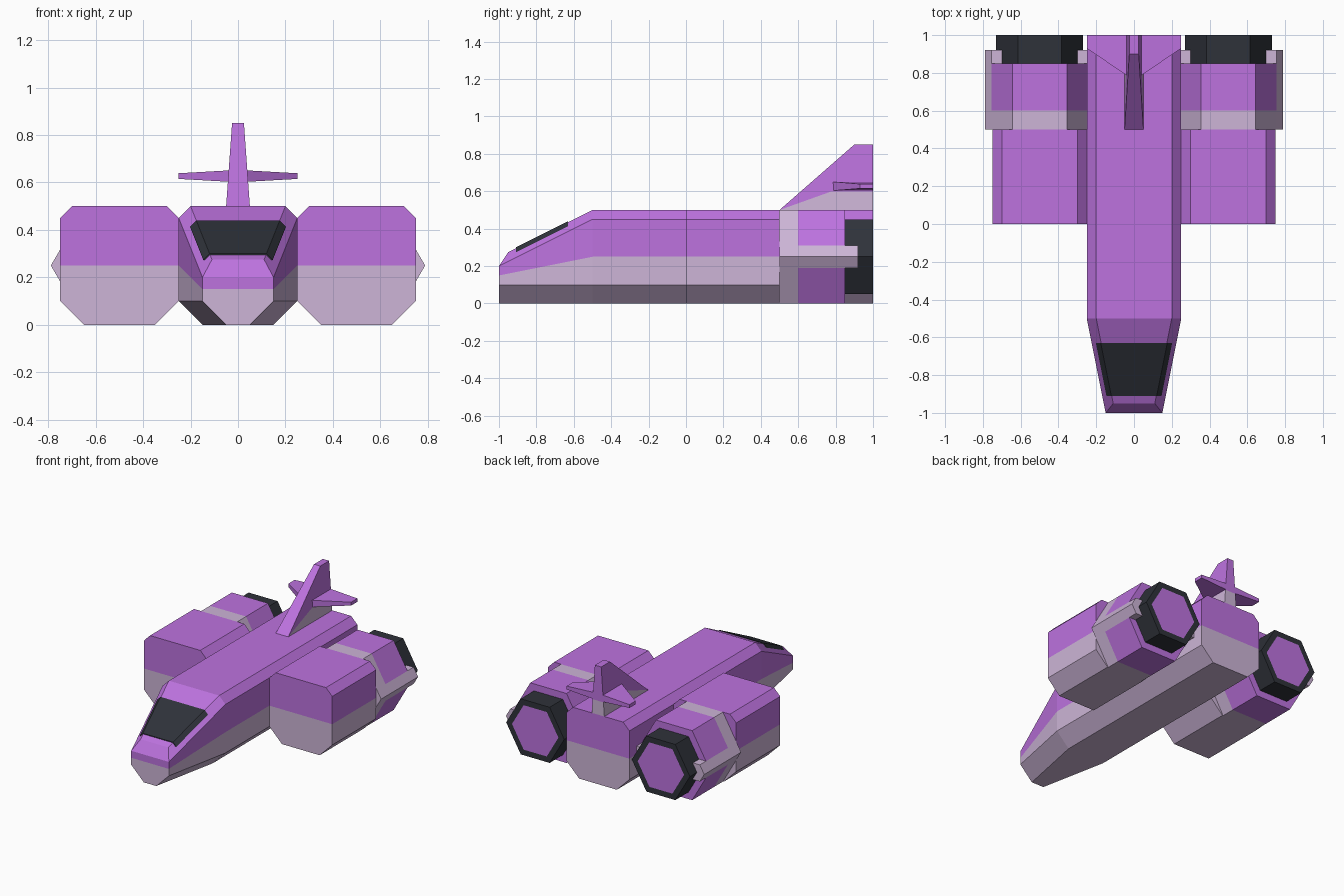
import bpy, bmesh

if "Cube" in bpy.data.objects:
    bpy.data.objects.remove(bpy.data.objects["Cube"])

def material(name, rgb):
    m = bpy.data.materials.new(name)
    m.diffuse_color = (*rgb, 1)
    m.use_nodes = True
    m.node_tree.nodes["Principled BSDF"].inputs["Base Color"].default_value = m.diffuse_color
    return m

MATS = [material("purple", (0.51, 0.17, 0.74)),
        material("pale_lilac", (0.61, 0.46, 0.68)),
        material("charcoal", (0.028, 0.032, 0.042))]
PURPLE, PALE, DARK = 0, 1, 2

def build(name, points, faces):
    """faces: list of (vertex indices, material index)"""
    bm = bmesh.new()
    vs = [bm.verts.new(p) for p in points]
    for idx, mat in faces:
        bm.faces.new([vs[i] for i in idx]).material_index = mat
    bmesh.ops.recalc_face_normals(bm, faces=bm.faces[:])
    me = bpy.data.meshes.new(name)
    bm.to_mesh(me)
    bm.free()
    for m in MATS:
        me.materials.append(m)
    ob = bpy.data.objects.new(name, me)
    bpy.context.collection.objects.link(ob)
    return ob

def loft(name, sections, mat, cx=0):
    """Symmetric solid: each section lists (half_width, y, z) from bottom to top.
    mat(segment, band) gives the material; segment 'cap0'/'cap1' are the ends."""
    n = len(sections[0])
    size = 2 * n
    pts, faces = [], []
    for s in sections:
        pts += [(cx + x, y, z) for x, y, z in s]
        pts += [(cx - x, y, z) for x, y, z in reversed(s)]
    for i in range(len(sections) - 1):
        for j in range(size):
            a, b = i * size + j, i * size + (j + 1) % size
            band = -1 if j == size - 1 else (j if j < n else size - 2 - j)
            faces.append(((a, b, b + size, a + size), mat(i, band)))
    for cap, base in (("cap0", 0), ("cap1", (len(sections) - 1) * size)):
        for k in range(n - 1):
            faces.append(((base + k, base + k + 1, base + size - 2 - k, base + size - 1 - k),
                          mat(cap, k)))
    return build(name, pts, faces)

def prism(name, ring_a, ring_b, mat):
    n = len(ring_a)
    faces = [(tuple(range(n)), mat), (tuple(range(n, 2 * n)), mat)]
    faces += [((i, (i + 1) % n, (i + 1) % n + n, i + n), mat) for i in range(n)]
    return build(name, ring_a + ring_b, faces)

def at(profile, y):
    return [(x, y, z) for x, z in profile]

def two_tone(seg, band):
    return PALE if band < 2 else PURPLE

# Fuselage with tapered nose
BODY = [(0.15, 0), (0.25, 0.1), (0.25, 0.25), (0.25, 0.45), (0.2, 0.5)]
NOSE = [(0.05, -1, 0), (0.15, -1, 0.1), (0.15, -1, 0.15), (0.15, -1, 0.2), (0.11, -0.95, 0.275)]
loft("fuselage", [NOSE, at(BODY, -0.5), at(BODY, 1)], two_tone)

# Windscreen wrapped over the nose chamfers
loft("windscreen", [[(0.146, -0.91, 0.273), (0.12, -0.91, 0.3)],
                    [(0.202, -0.63, 0.413), (0.176, -0.63, 0.44)]], lambda s, b: DARK)

# Engines on both sides
HEX = [(0.144, 0), (0.254, 0.19), (0.289, 0.25), (0.254, 0.31), (0.144, 0.5)]
NOZZLE = [(0.115, 0.05), (0.231, 0.25), (0.115, 0.45)]
RIM = [(x * 0.8, 0.25 + (z - 0.25) * 0.8) for x, z in NOZZLE]
CLAMP = [(0.2, 0.19), (0.254, 0.19), (0.289, 0.25), (0.254, 0.31), (0.2, 0.31)]

def engine_mat(seg, band):
    if seg in ("cap0", 0):
        return PALE
    return PALE if seg == 1 and band in (1, 2) else PURPLE

for side, cx in (("right", 0.5), ("left", -0.5)):
    loft(side + "_intake", [at(BODY, 0), at(BODY, 0.5)], two_tone, cx)
    loft(side + "_engine", [at(HEX, 0.5), at(HEX, 0.6), at(HEX, 0.85)], engine_mat, cx)
    loft(side + "_nozzle", [at(NOZZLE, 0.85), at(NOZZLE, 1), at(RIM, 1)],
         lambda s, b: PURPLE if s == "cap1" else DARK, cx)
    for edge, d in (("right", 1), ("left", -1)):
        ends = [[(cx + d * x, y, z) for x, z in CLAMP] for y in (0.85, 0.92)]
        prism(f"{side}_engine_{edge}_clamp", *ends, PALE)

# Tail fin: pale root, purple upper part, narrowing upward
def fin(name, profile, mat):
    half = [0.05 - 0.025 * (z - 0.5) / 0.35 for y, z in profile]
    rings = [[(s * h, y, z) for h, (y, z) in zip(half, profile)] for s in (1, -1)]
    prism(name, *rings, mat)

fin("fin_root", [(0.5, 0.5), (0.78, 0.6), (1, 0.6), (1, 0.5)], PALE)
fin("tail_fin", [(0.5, 0.5), (0.9, 0.85), (1, 0.85), (1, 0.6), (0.78, 0.6)], PURPLE)

# Tailplanes, thinner at the tips
for side, s in (("right", 1), ("left", -1)):
    rings = [[(0, 0.76, 0.627 + t * 0.026), (s * 0.25, 0.93, 0.627 + t * 0.012),
              (s * 0.25, 1, 0.627 + t * 0.012), (0, 1, 0.627 + t * 0.026)] for t in (1, -1)]
    prism(side + "_tailplane", *rings, PURPLE)
